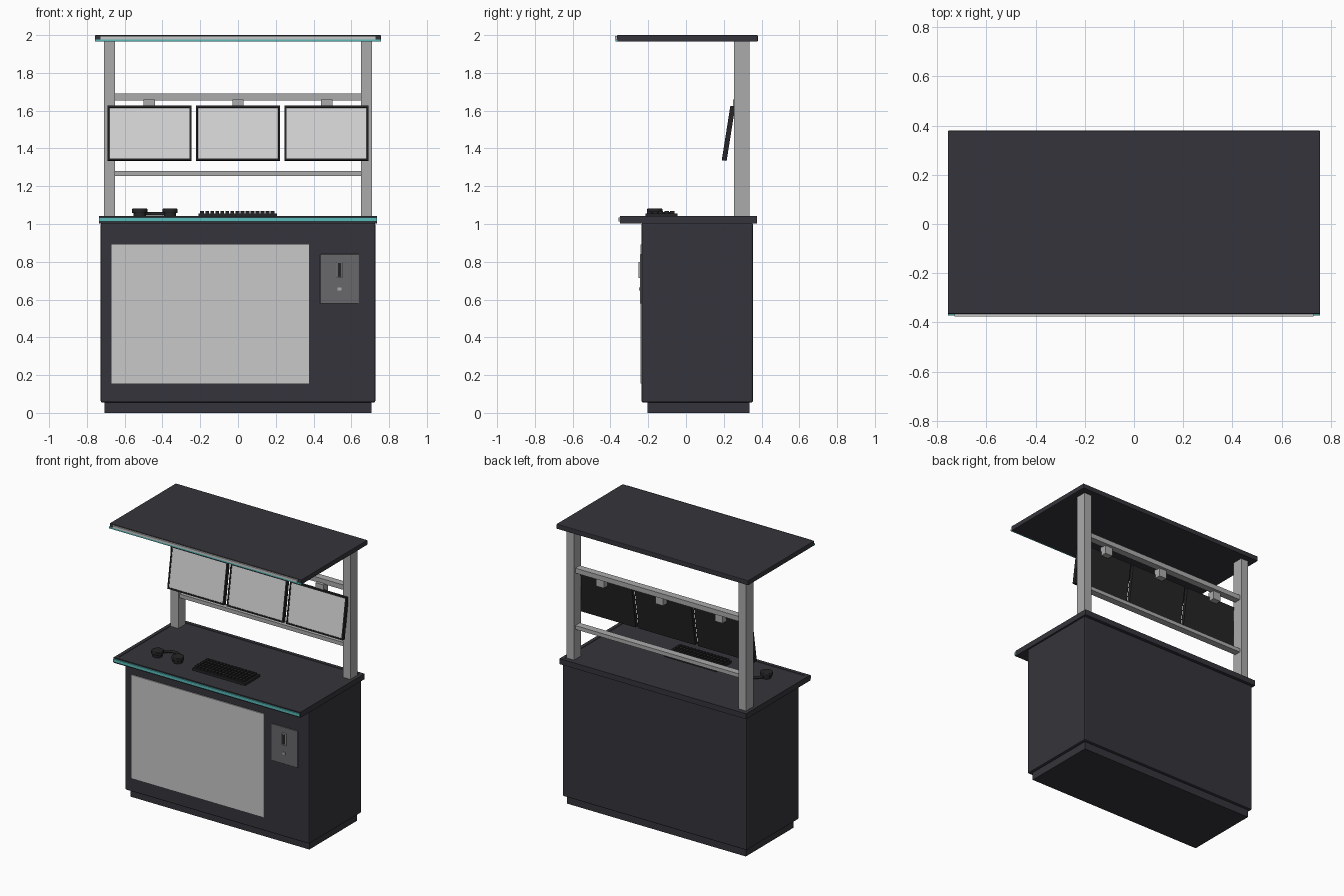
import bpy, bmesh, math
from mathutils import Matrix, Vector

cube = bpy.data.objects.get("Cube")
if cube:
    bpy.data.objects.remove(cube, do_unlink=True)


def material(name, r, g, b):
    m = bpy.data.materials.new(name)
    m.use_nodes = True
    m.diffuse_color = (r, g, b, 1)
    m.node_tree.nodes["Principled BSDF"].inputs["Base Color"].default_value = (r, g, b, 1)
    return m


charcoal = material("charcoal", 0.036, 0.034, 0.043)
black = material("black plastic", 0.018, 0.018, 0.02)
metal = material("grey metal", 0.41, 0.41, 0.41)
panel_grey = material("light panel", 0.58, 0.58, 0.58)
screen_grey = material("screen", 0.66, 0.66, 0.67)
plate_grey = material("dark grey plate", 0.14, 0.14, 0.15)
teal = material("teal", 0.1, 0.5, 0.5)


def finish(name, bm, mat, bevel=0):
    mesh = bpy.data.meshes.new(name)
    bm.to_mesh(mesh)
    bm.free()
    ob = bpy.data.objects.new(name, mesh)
    bpy.context.collection.objects.link(ob)
    mesh.materials.append(mat)
    if bevel:
        mod = ob.modifiers.new("Bevel", "BEVEL")
        mod.width = bevel
        mod.segments = 2
    return ob


def add_box(bm, x, y, z):
    centre = Vector([(a + b) / 2 for a, b in (x, y, z)])
    size = [b - a for a, b in (x, y, z)]
    bmesh.ops.create_cube(bm, size=1, matrix=Matrix.Translation(centre) @ Matrix.Diagonal((*size, 1)))


def box(name, x, y, z, mat, bevel=0):
    bm = bmesh.new()
    add_box(bm, x, y, z)
    return finish(name, bm, mat, bevel)


def inset_face(ob, direction, width, depth, mat=None):
    """Inset the face that looks along direction, and recolour it if asked."""
    bm = bmesh.new()
    bm.from_mesh(ob.data)
    bm.normal_update()
    face = max(bm.faces, key=lambda f: f.normal.dot(Vector(direction)))
    bmesh.ops.inset_region(bm, faces=[face], thickness=width)
    bmesh.ops.inset_region(bm, faces=[face], thickness=0.001, depth=-depth)
    if mat:
        ob.data.materials.append(mat)
        face.material_index = 1
    bm.to_mesh(ob.data)
    bm.free()


# Cabinet
box("plinth", (-0.707, 0.707), (-0.205, 0.335), (0, 0.06), charcoal)
box("cabinet_body", (-0.727, 0.727), (-0.235, 0.355), (0.055, 1.005), charcoal, 0.008)
box("front_panel", (-0.67, 0.375), (-0.242, -0.233), (0.155, 0.892), panel_grey)

# Counter with its recessed work surface and front light strip
counter = box("counter", (-0.737, 0.737), (-0.35, 0.375), (1.003, 1.042), charcoal)
inset_face(counter, (0, 0, 1), 0.035, 0.003)
box("counter_light_strip", (-0.735, 0.735), (-0.358, -0.349), (1.012, 1.034), teal)

# Access plate with reader and lock
box("access_plate", (0.435, 0.64), (-0.243, -0.233), (0.578, 0.84), plate_grey, 0.002)
reader = box("reader", (0.52, 0.554), (-0.252, -0.24), (0.715, 0.8), metal)
inset_face(reader, (0, -1, 0), 0.008, 0.003, black)
box("lock", (0.527, 0.547), (-0.249, -0.24), (0.648, 0.664), metal)

# Frame
for side, x in (("right", -0.68), ("left", 0.68)):
    box(side + "_post", (x - 0.03, x + 0.03), (0.255, 0.335), (1.035, 1.97), metal)
box("upper_rail", (-0.652, 0.652), (0.27, 0.32), (1.655, 1.69), metal)
box("lower_rail", (-0.652, 0.652), (0.27, 0.32), (1.253, 1.28), metal)

# Roof with its front lip
box("roof", (-0.757, 0.757), (-0.366, 0.38), (1.965, 2.0), charcoal, 0.004)
box("roof_front_lip", (-0.73, 0.73), (-0.376, -0.36), (1.978, 1.994), panel_grey)
box("roof_light_strip", (-0.757, 0.757), (-0.373, -0.36), (1.966, 1.978), teal)

# Three tilted monitors on brackets
for name, x in (("right", -0.469), ("middle", 0), ("left", 0.469)):
    monitor = box(name + "_monitor", (-0.223, 0.223), (-0.013, 0.013), (-0.146, 0.146), black)
    inset_face(monitor, (0, -1, 0), 0.014, 0.003, screen_grey)
    monitor.location = (x, 0.225, 1.48)
    monitor.rotation_euler.x = math.radians(-9)
    box(name + "_bracket", (x - 0.03, x + 0.03), (0.25, 0.3), (1.595, 1.66), metal)

# Keyboard
box("keyboard_base", (-0.21, 0.207), (-0.215, -0.045), (1.037, 1.056), black, 0.003)
bm = bmesh.new()
columns, rows = 15, 5
for i in range(columns):
    for j in range(rows):
        x = -0.2 + i * 0.4 / columns
        y = -0.207 + j * 0.154 / rows
        add_box(bm, (x, x + 0.02), (y, y + 0.024), (1.052, 1.07))
finish("keyboard_keys", bm, black)

# Headset: two ear cups and a curved band lying on the counter
for side, x in (("right", -0.52), ("left", -0.36)):
    bm = bmesh.new()
    for radius, z, height in ((0.033, 1.049, 0.024), (0.041, 1.069, 0.024)):
        bmesh.ops.create_cone(bm, cap_ends=True, segments=24, radius1=radius, radius2=radius,
                              depth=height, matrix=Matrix.Translation((x, -0.165, z)))
    cup = finish(side + "_ear_cup", bm, black, 0.004)
    bpy.context.view_layer.objects.active = cup
    cup.select_set(True)
    bpy.ops.object.shade_smooth_by_angle()
    cup.select_set(False)

curve = bpy.data.curves.new("headset_band", "CURVE")
curve.dimensions = "3D"
curve.bevel_depth = 0.009
curve.use_fill_caps = True
spline = curve.splines.new("POLY")
steps = 16
spline.points.add(steps)
for i, point in enumerate(spline.points):
    a = math.pi * i / steps
    point.co = (-0.44 - 0.08 * math.cos(a), -0.165 + 0.085 * math.sin(a), 1.054, 1)
band = bpy.data.objects.new("headset_band", curve)
bpy.context.collection.objects.link(band)
curve.materials.append(black)
